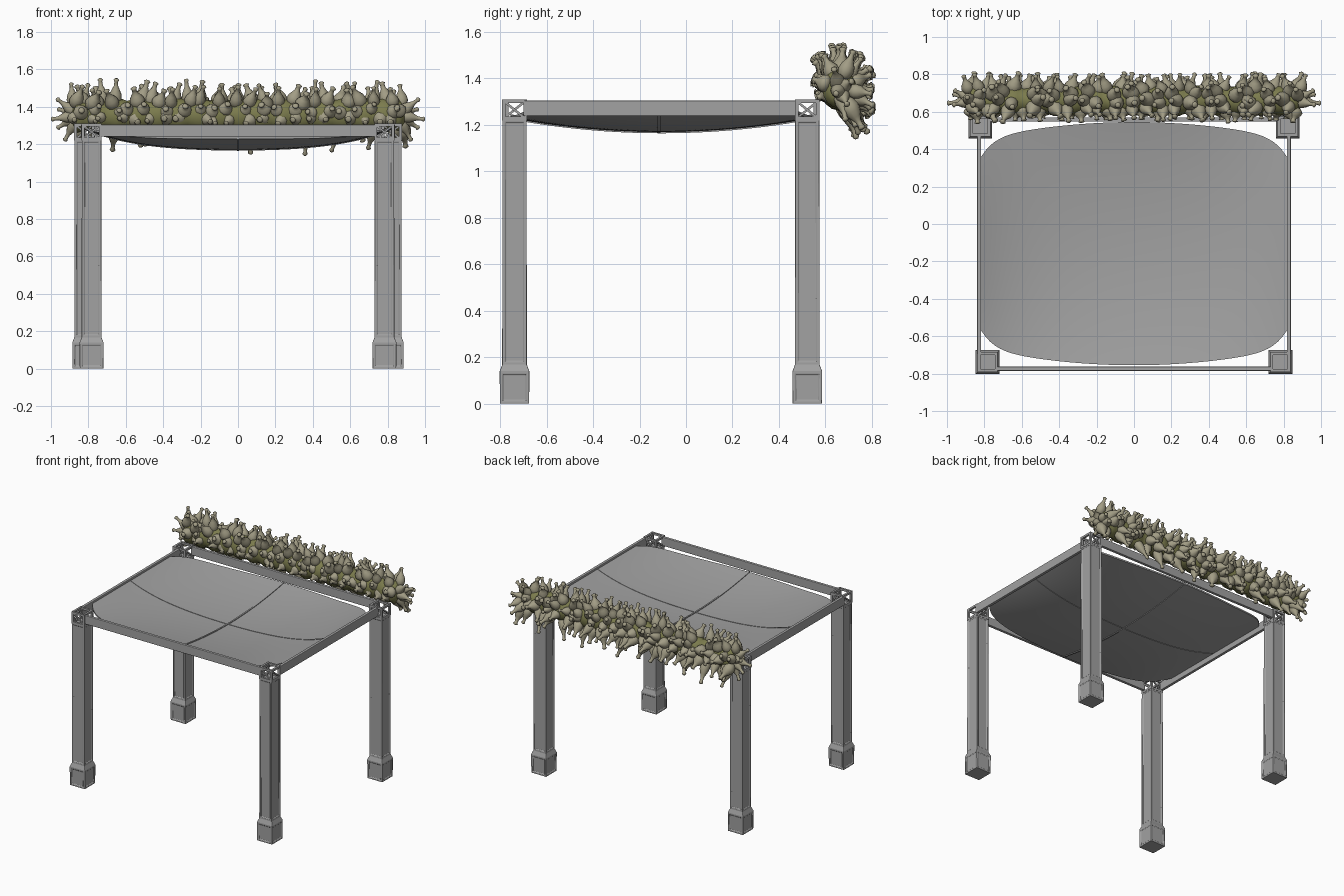
import bpy, bmesh, math, random
from mathutils import Vector, Matrix

if "Cube" in bpy.data.objects:
    bpy.data.objects.remove(bpy.data.objects["Cube"])

random.seed(4)


def material(name, rgb):
    m = bpy.data.materials.new(name)
    m.diffuse_color = (*rgb, 1)
    m.use_nodes = True
    m.node_tree.nodes["Principled BSDF"].inputs["Base Color"].default_value = m.diffuse_color
    return m


GREY = material("grey", (0.36, 0.36, 0.36))
POD = material("pale_olive", (0.36, 0.335, 0.235))
CORE = material("dark_olive", (0.2, 0.2, 0.075))


def finish(bm, name, mat, smooth=False):
    bmesh.ops.recalc_face_normals(bm, faces=bm.faces)
    me = bpy.data.meshes.new(name)
    bm.to_mesh(me)
    bm.free()
    me.materials.append(mat)
    for p in me.polygons:
        p.use_smooth = smooth
    ob = bpy.data.objects.new(name, me)
    bpy.context.collection.objects.link(ob)
    return ob


def bevel(ob, width):
    b = ob.modifiers.new("bevel", 'BEVEL')
    b.width = width
    b.segments = 2
    b.limit_method = 'ANGLE'


def beam(bm, a, b, wide, deep):
    """Box from point a to point b with a rectangular section."""
    a, b = Vector(a), Vector(b)
    d = b - a
    rot = d.to_track_quat('Z', 'Y').to_matrix().to_4x4()
    m = Matrix.Translation((a + b) / 2) @ rot @ Matrix.Diagonal((wide, deep, d.length, 1))
    bmesh.ops.create_cube(bm, size=1, matrix=m)


def skin(bm, rings, caps=True):
    """Join rings of points into a tube."""
    vs = [[bm.verts.new(p) for p in r] for r in rings]
    bands = []
    n = len(vs[0])
    for r0, r1 in zip(vs, vs[1:]):
        bands.append([bm.faces.new((r0[i], r0[(i + 1) % n], r1[(i + 1) % n], r1[i]))
                      for i in range(n)])
    if caps:
        bm.faces.new(vs[0][::-1])
        bm.faces.new(vs[-1])
    return bands


# Posts: plinth, taper and panelled shaft
def post(name, x, y):
    bm = bmesh.new()
    sections = [(0, .063), (.14, .064), (.168, .053), (1.225, .052)]
    rings = [[(x + sx * h, y + sy * h, z) for sx, sy in ((-1, -1), (1, -1), (1, 1), (-1, 1))]
             for z, h in sections]
    bands = skin(bm, rings)
    bmesh.ops.recalc_face_normals(bm, faces=bm.faces)
    for band, t in ((bands[0], .018), (bands[2], .018)):
        bmesh.ops.inset_individual(bm, faces=band, thickness=t, depth=0)
        bmesh.ops.inset_individual(bm, faces=band, thickness=.004, depth=-.005)
    bevel(finish(bm, name, GREY), .003)


# Corner joints: open cube frames with a diagonal brace on each side
def joint(name, x, y):
    bm = bmesh.new()
    h, t, z0, z1 = .046, .015, 1.228, 1.302
    c = [(x + sx * h, y + sy * h) for sx, sy in ((-1, -1), (1, -1), (1, 1), (-1, 1))]
    for i in range(4):
        p, q = c[i], c[(i + 1) % 4]
        beam(bm, (*p, z0 - .008), (*p, z1 + .008), t, t)
        for z in (z0, z1):
            beam(bm, (*p, z), (*q, z), t, t)
        beam(bm, (*p, z1), (*q, z0), .010, .010)
    finish(bm, name, GREY)


FRONT_X, BACK_X, FRONT_Y, BACK_Y = .783, .822, -.738, .522
for side, s in (("left", -1), ("right", 1)):
    for end, px, py in (("front", FRONT_X, FRONT_Y), ("back", BACK_X, BACK_Y)):
        post(f"{end}_{side}_post", s * px, py)
        joint(f"{end}_{side}_joint", s * px, py)


# Rails between the joints
def rail(name, a, b, wide, deep):
    bm = bmesh.new()
    beam(bm, a, b, wide, deep)
    bevel(finish(bm, name, GREY), .004)


def box_rail(name, lo, hi):
    bm = bmesh.new()
    lo, hi = Vector(lo), Vector(hi)
    bmesh.ops.create_cube(bm, size=1, matrix=Matrix.Translation((lo + hi) / 2)
                          @ Matrix.Diagonal((*(hi - lo), 1)))
    bevel(finish(bm, name, GREY), .004)


for side, s in (("left", -1), ("right", 1)):
    x0, x1 = sorted((s * .817, s * .839))
    box_rail(f"{side}_rail", (x0, FRONT_Y + .04, 1.238), (x1, BACK_Y - .04, 1.305))
box_rail("front_rail", (-.74, -.785, 1.240), (.74, -.763, 1.305))
box_rail("back_rail", (-.78, .548, 1.240), (.78, .570, 1.305))


# Sagging canopy, bowed front and back, with two seams on the same surface
def canopy_point(u, v, lift=0):
    half = .65 - .09 * u * u - .10 * u ** 12
    z = 1.181 + .055 * u * u + .055 * u ** 4 + .06 * v * v * (1 - u * u)
    return (.82 * u, -.105 + half * v, z + lift)


def cloth(name, u0, u1, nu, v0, v1, nv, lift, thick):
    bm = bmesh.new()
    g = [[bm.verts.new(canopy_point(u0 + (u1 - u0) * i / nu, v0 + (v1 - v0) * j / nv, lift))
          for j in range(nv + 1)] for i in range(nu + 1)]
    for i in range(nu):
        for j in range(nv):
            bm.faces.new((g[i][j], g[i + 1][j], g[i + 1][j + 1], g[i][j + 1]))
    top = bm.faces[:]
    ext = bmesh.ops.extrude_face_region(bm, geom=top, use_keep_orig=True)
    for e in ext["geom"]:
        if isinstance(e, bmesh.types.BMVert):
            e.co.z -= thick
    ob = finish(bm, name, GREY, True)
    bpy.context.view_layer.objects.active = ob
    ob.select_set(True)
    bpy.ops.object.shade_smooth_by_angle(angle=math.radians(40))
    ob.select_set(False)


cloth("canopy", -1, 1, 64, -1, 1, 40, 0, .012)
cloth("long_seam", -.007, .007, 2, -1, 1, 40, .005, .022)
cloth("cross_seam", -.99, .99, 60, -.03, -.008, 2, .003, .018)

# Garland core: a lumpy tube behind the back rail
CY, CZ = .66, 1.355
bm = bmesh.new()
rings = []
for i in range(61):
    x = -.89 + 1.78 * i / 60
    k = (1 + .10 * math.sin(i * 1.7)) * (.5 if i in (0, 60) else 1)
    rings.append([(x, CY + .075 * k * math.cos(a), CZ + .085 * k * math.sin(a))
                  for a in (math.tau * j / 16 for j in range(16))])
skin(bm, rings)
finish(bm, "garland_core", CORE, True)

# Garland pods: bulbs with a narrow flared tip, set around the core
PROFILE = [(.35, 0), (.8, .12), (1, .3), (.88, .47), (.55, .63), (.33, .74),
           (.28, .88), (.42, .95), (.2, 1)]


def pod(bm, base, direction, length, radius):
    d = Vector(direction).normalized()
    rot = d.to_track_quat('Z', 'Y').to_matrix()
    skin(bm, [[Vector(base) + rot @ Vector((radius * r * math.cos(a), radius * r * math.sin(a), t * length))
               for a in (math.tau * j / 10 for j in range(10))] for r, t in PROFILE])


bm = bmesh.new()
# angle around the core and pod length
LAYOUT = [(92, .15), (62, .14), (28, .13), (-4, .11), (-34, .14), (-62, .18),
          (124, .14), (160, .085), (195, .07)]
ROWS = 21
for i in range(ROWS):
    for n, (deg, length) in enumerate(LAYOUT):
        if deg == -62 and i % 2:
            length *= .75
        x = -.86 + 1.72 * i / (ROWS - 1) + random.uniform(-.03, .03) + (.03 if n % 2 else -.03)
        x = max(-.88, min(.88, x))
        a = math.radians(deg + random.uniform(-10, 10))
        dy, dz = math.cos(a), math.sin(a)
        tilt = random.uniform(-.45, .45)
        pod(bm, (x, CY + .04 * dy, CZ + .045 * dz), (tilt, dy, dz),
            length * random.uniform(.84, 1.04), random.uniform(.032, .043))
# End sprays
for s in (-1, 1):
    for dx, dy, dz, length in ((1, -.1, -.15, .15), (1, .5, .3, .13), (1, -.2, .75, .15),
                               (.55, .2, -1, .16), (1, .3, -.6, .14)):
        pod(bm, (s * .852, CY, CZ), (s * dx, dy, dz), length, .034)
finish(bm, "garland_pods", POD, True)
